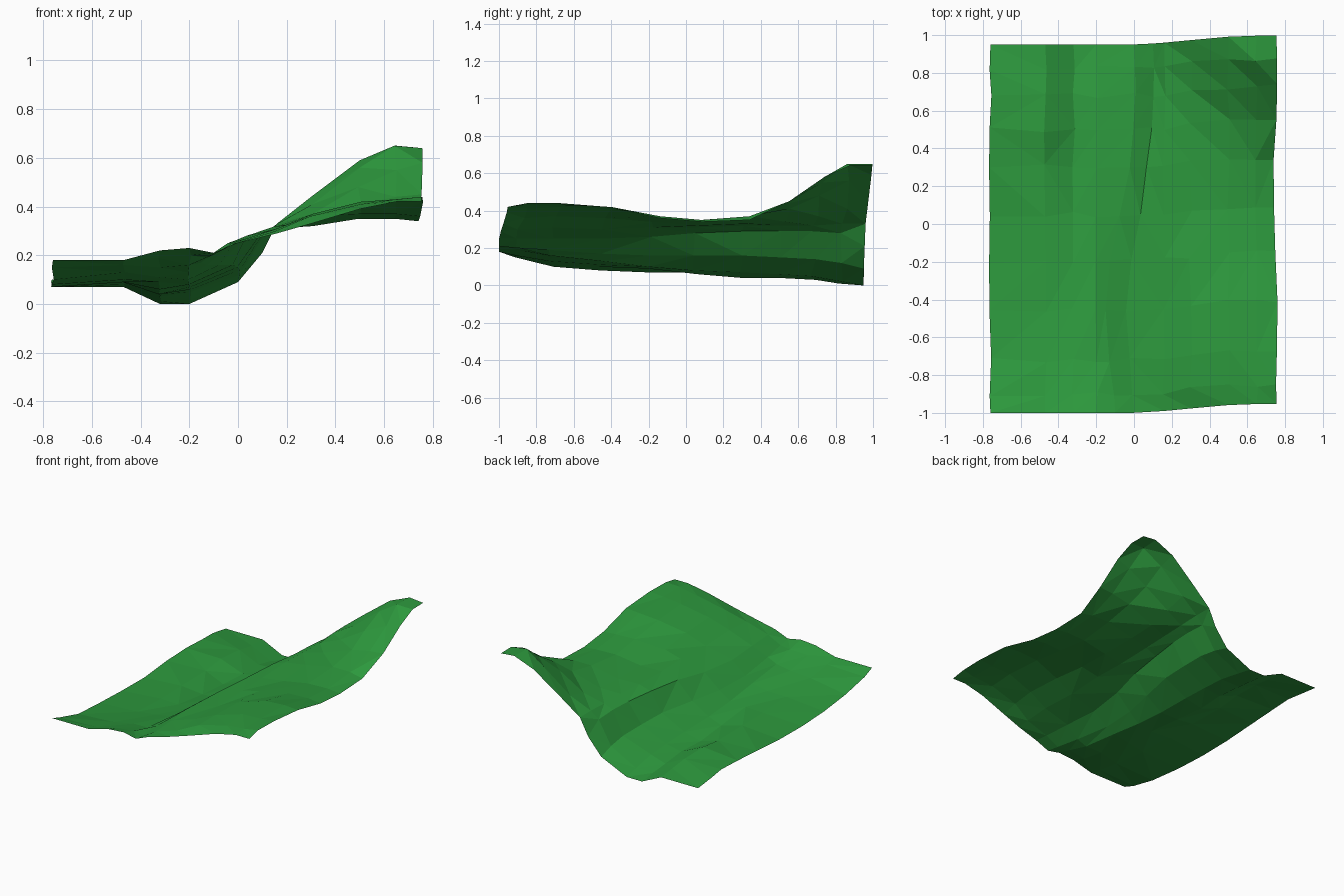
import bpy
import bmesh
import random

random.seed(4)

cube = bpy.data.objects.get("Cube")
if cube:
    bpy.data.objects.remove(cube, do_unlink=True)

# Grass colour
grass = bpy.data.materials.new("grass_green")
grass.use_nodes = True
colour = (0.026, 0.32, 0.047, 1)
grass.diffuse_color = colour
shader = next(n for n in grass.node_tree.nodes if n.type == 'BSDF_PRINCIPLED')
shader.inputs["Base Color"].default_value = colour
shader.inputs["Roughness"].default_value = 0.9

# Columns across the sheet: low plain and gully, then the hill.
# Between them run the foot and the crest of the steep bank.
PLAIN = (-.76, -.47, -.32, -.2)
HILL = (.16, .3, .5, .65, .755)
BANK_WIDTH = .1

# Each section, front to back: its y, the x of the bank's crest, and the
# heights along its columns in hundredths of a unit
SECTIONS = (
    (-1.0, .0, (18, 18, 22, 23, 21, 25, 29, 33, 39, 42, 42)),
    (-.9, -.01, (15, 16, 19, 20, 20, 25, 30, 36, 41, 43, 44)),
    (-.72, -.03, (10, 13, 15, 16, 19, 25, 31, 37, 42, 43, 44)),
    (-.45, -.05, (8, 10, 11, 13, 17, 25, 30, 36, 41, 42, 42)),
    (-.2, -.02, (7, 9, 9, 10, 16, 26, 31, 34, 37, 37, 36)),
    (.05, .03, (7, 9, 6, 8, 16, 28, 31, 32, 35, 35, 34)),
    (.3, .07, (9, 9, 4, 7, 16, 29, 32, 33, 37, 37, 35)),
    (.5, .09, (10, 11, 4, 6, 15, 29, 32, 34, 41, 44, 45)),
    (.68, .1, (10, 10, 3, 5, 14, 29, 32, 37, 48, 55, 58)),
    (.83, .1, (9, 8, 1, 2, 12, 28, 33, 41, 56, 65, 64)),
    (.95, .1, (7, 7, 0, 0, 9, 21, 33, 44, 59, 65, 64)),
)


def edge_drift(x):
    """The right half of the sheet slides gently towards the back."""
    t = min(max((x + .05) / .7, 0), 1)
    return .047 * t * t * (3 - 2 * t)


def waist(y):
    """How far the right edge draws in near the middle."""
    return .018 * max(0, 1 - abs(y - .1) / .6)


# Ground sheet with irregular facets
bm = bmesh.new()
grid = []
for j, (y, crest, heights) in enumerate(SECTIONS):
    columns = PLAIN + (crest - BANK_WIDTH, crest) + HILL
    inner_row = 0 < j < len(SECTIONS) - 1
    line = []
    for i, (x, height) in enumerate(zip(columns, heights)):
        px, py = x, y + edge_drift(x)
        if inner_row:
            px += random.uniform(-.008, .008)
            py += random.uniform(-.015, .015)
        if i == len(columns) - 1:
            px -= waist(y)
        line.append(bm.verts.new((px, py, height / 100)))
    grid.append(line)

for front, back in zip(grid, grid[1:]):
    for a, b, c, d in zip(front, front[1:], back[1:], back):
        # Split each cell along its flatter diagonal
        if abs(a.co.z - c.co.z) < abs(b.co.z - d.co.z):
            pair = ((a, b, c), (a, c, d))
        else:
            pair = ((a, b, d), (b, c, d))
        for corners in pair:
            bm.faces.new(corners)
bm.normal_update()

mesh = bpy.data.meshes.new("grass_terrain")
bm.to_mesh(mesh)
bm.free()
mesh.materials.append(grass)
terrain = bpy.data.objects.new("grass_terrain", mesh)
bpy.context.collection.objects.link(terrain)
